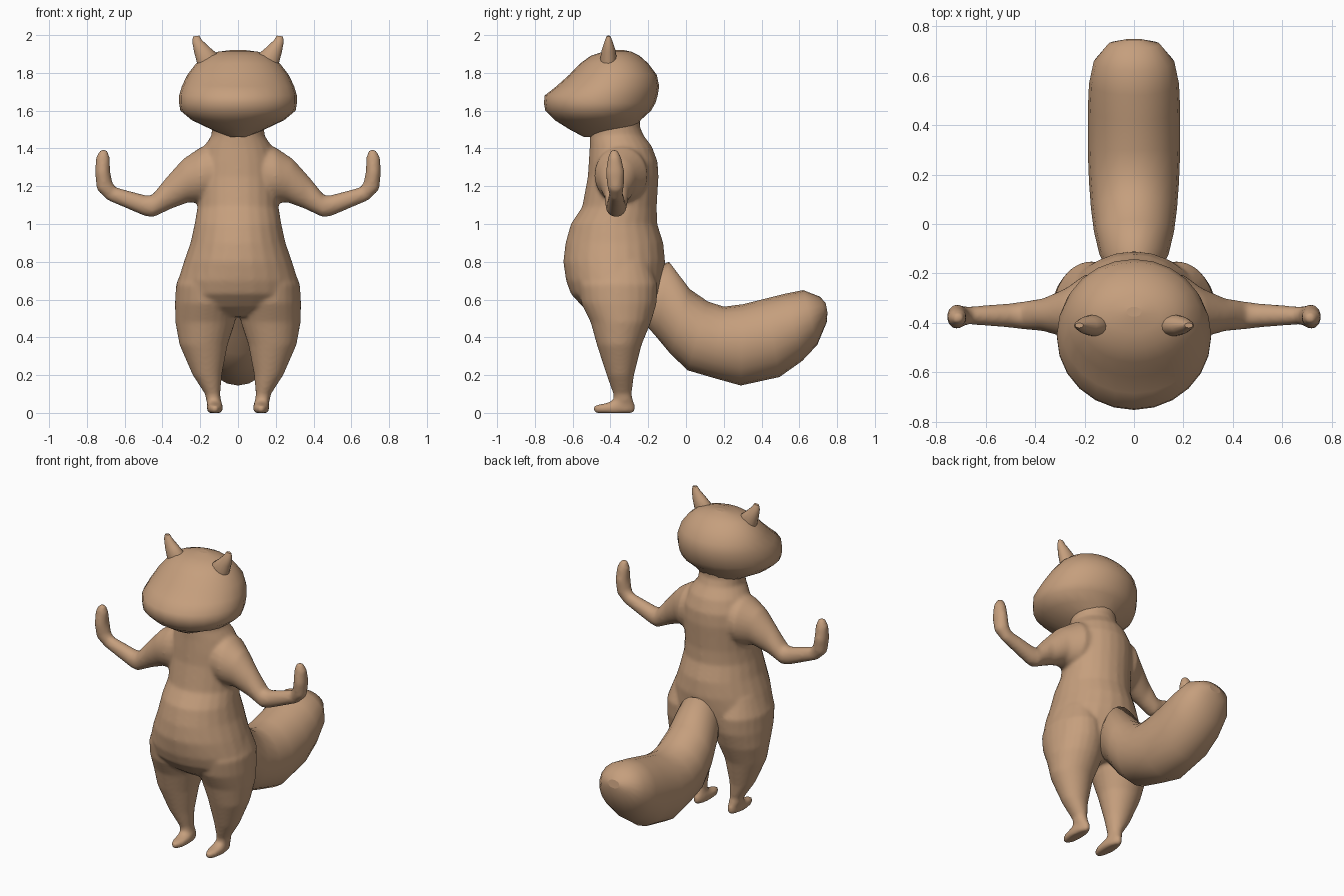
import bpy, bmesh, math
from mathutils import Vector

fur = bpy.data.materials.new("tan_fur")
fur.diffuse_color = (0.56, 0.345, 0.205, 1)


def loft(name, rings, sides=24):
    """Skin elliptical rings; each ring is (edge point, opposite edge point, half-width vector)."""
    bm = bmesh.new()
    loops = []
    for p, q, w in rings:
        p, q, w = Vector(p), Vector(q), Vector(w)
        c, u = (p + q) / 2, (p - q) / 2
        angles = [2 * math.pi * i / sides for i in range(sides)]
        loops.append([bm.verts.new(c + u * math.cos(a) + w * math.sin(a)) for a in angles])
    for a, b in zip(loops, loops[1:]):
        for i in range(sides):
            j = (i + 1) % sides
            bm.faces.new((a[i], a[j], b[j], b[i]))
    bm.faces.new(loops[0])
    bm.faces.new(loops[-1])
    bmesh.ops.recalc_face_normals(bm, faces=bm.faces)
    me = bpy.data.meshes.new(name)
    bm.to_mesh(me)
    bm.free()
    me.materials.append(fur)
    for f in me.polygons:
        f.use_smooth = len(f.vertices) == 4
    ob = bpy.data.objects.new(name, me)
    bpy.context.collection.objects.link(ob)
    return ob


def upright(name, rows, s=1):
    """Loft of level rings: (z, x0, x1, y front, y back)."""
    return loft(name, [((s * x0, (f + b) / 2, z), (s * x1, (f + b) / 2, z), (0, (b - f) / 2, 0))
                       for z, x0, x1, f, b in rows])


def centred(name, rows):
    return upright(name, [(z, -h, h, f, b) for z, h, f, b in rows])


# Torso and neck: z, half width, front, back
body_parts = [centred("body", [
    (.51, .14, -.47, -.22), (.56, .29, -.545, -.16), (.63, .32, -.61, -.13), (.70, .318, -.635, -.12),
    (.80, .287, -.65, -.11), (.90, .252, -.638, -.12), (1.0, .23, -.61, -.152), (1.09, .215, -.55, -.155),
    (1.25, .215, -.52, -.145), (1.33, .21, -.515, -.15), (1.41, .18, -.51, -.18),
    (1.47, .14, -.51, -.225), (1.52, .14, -.51, -.245), (1.58, .14, -.51, -.24)])]

# Legs with feet, and arms with raised hands
leg = [(0, .09, .155, -.48, -.28), (.012, .08, .165, -.492, -.27), (.038, .08, .165, -.492, -.268),
       (.05, .084, .163, -.43, -.272), (.065, .09, .168, -.385, -.28), (.10, .094, .175, -.385, -.288),
       (.20, .085, .24, -.42, -.275), (.36, .055, .31, -.472, -.235), (.48, .015, .332, -.505, -.185),
       (.58, .0, .334, -.555, -.155), (.68, .02, .328, -.57, -.15), (.80, .08, .28, -.5, -.2)]
arm = [(.10, 1.44, .12, 1.10, .14, -.34), (.20, 1.405, .20, 1.11, .14, -.345),
       (.29, 1.345, .26, 1.115, .10, -.36), (.38, 1.245, .355, 1.08, .066, -.367),
       (.455, 1.152, .45, 1.035, .056, -.37), (.49, 1.152, .495, 1.043, .05, -.37),
       (.65, 1.195, .69, 1.125, .036, -.37), (.665, 1.22, .747, 1.18, .044, -.373),
       (.677, 1.28, .757, 1.27, .05, -.375), (.678, 1.35, .753, 1.35, .036, -.378),
       (.69, 1.385, .735, 1.385, .022, -.38), (.702, 1.395, .725, 1.395, .01, -.38)]
ear = [(.10, 1.84, .205, 1.80, .045), (.108, 1.90, .216, 1.85, .044), (.15, 1.935, .232, 1.91, .036),
       (.192, 1.975, .242, 1.965, .02), (.205, 1.997, .238, 1.993, .01)]
for s, side in ((1, "left"), (-1, "right")):
    body_parts.append(upright(side + "_leg", leg, s))
    body_parts.append(loft(side + "_arm", [((s * a, y, b), (s * c, y, d), (0, w, 0))
                                           for a, b, c, d, w, y in arm]))
    loft(side + "_ear", [((s * a, -.41, b), (s * c, -.41, d), (0, w, 0)) for a, b, c, d, w in ear], 16)

# Fuse torso and limbs into one soft skin
bpy.ops.object.select_all(action='DESELECT')
for ob in body_parts:
    ob.select_set(True)
body = body_parts[0]
bpy.context.view_layer.objects.active = body
bpy.ops.object.join()
skin = body.modifiers.new("skin", 'REMESH')
skin.mode = 'VOXEL'
skin.voxel_size = .011
skin.use_smooth_shade = True
soften = body.modifiers.new("soften", 'SMOOTH')
soften.factor = .5
soften.iterations = 7

# Head with blunt muzzle
centred("head", [
    (1.46, .05, -.54, -.32), (1.50, .14, -.615, -.265), (1.55, .245, -.695, -.24),
    (1.60, .305, -.745, -.185), (1.64, .312, -.752, -.162), (1.68, .312, -.748, -.15),
    (1.73, .297, -.685, -.142), (1.79, .268, -.618, -.155), (1.85, .222, -.56, -.2),
    (1.89, .17, -.505, -.245), (1.912, .105, -.44, -.29), (1.922, .03, -.375, -.335)])

# Bushy tail: upper edge (y, z), lower edge (y, z), half width
tail = [(-.24, .74, -.26, .52, .08), (-.09, .80, -.155, .40, .14), (.02, .655, -.08, .31, .162),
        (.115, .59, .01, .225, .174), (.20, .562, .14, .187, .182), (.30, .575, .29, .145, .187),
        (.42, .605, .495, .19, .187), (.52, .63, .615, .275, .182), (.62, .65, .695, .36, .163),
        (.71, .615, .745, .48, .105), (.74, .58, .749, .53, .04)]
loft("tail", [((0, a, b), (0, c, d), (w, 0, 0)) for a, b, c, d, w in tail], 20)
